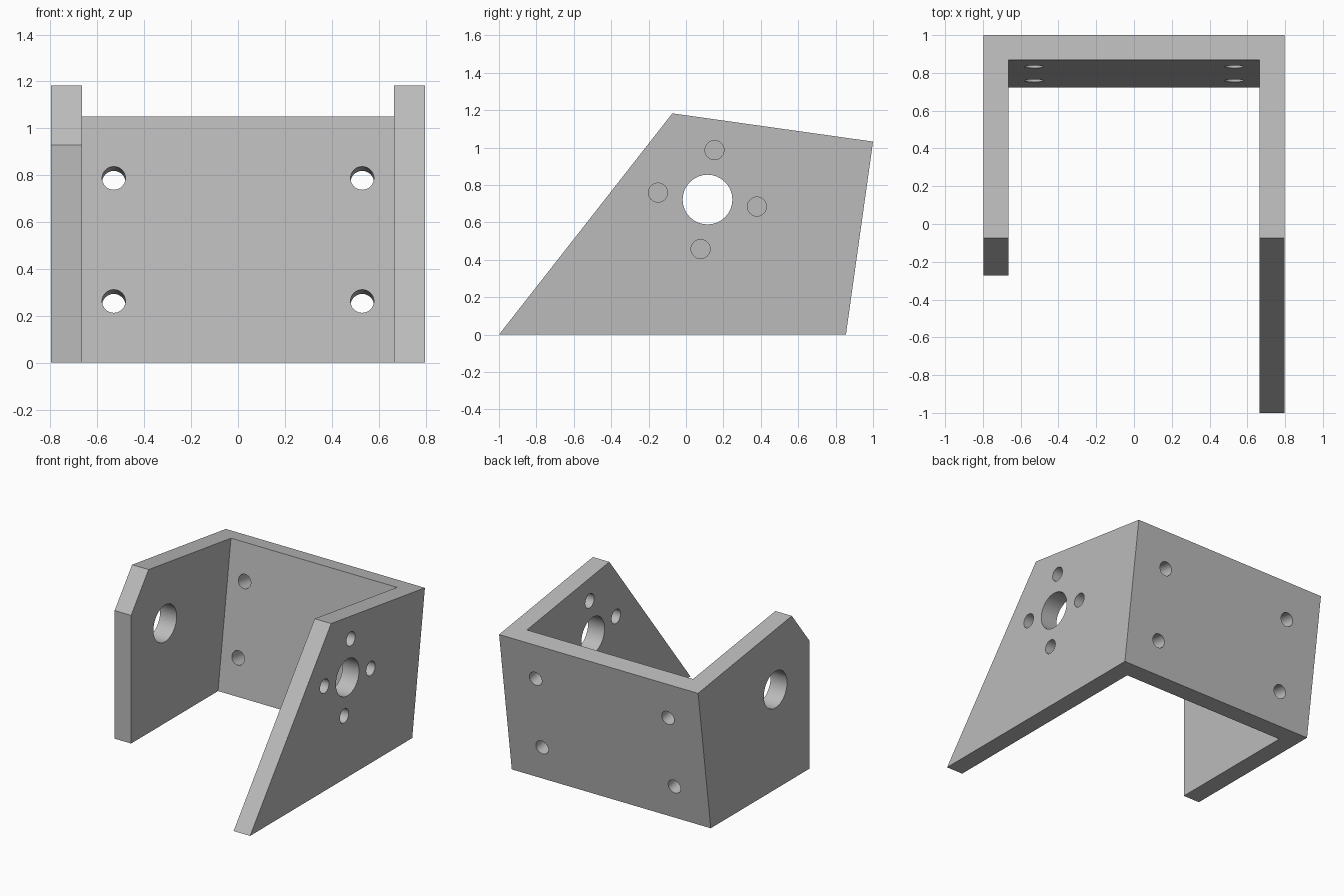
import bpy
import math
from mathutils import Vector

cube = bpy.data.objects.get("Cube")
if cube:
    bpy.data.objects.remove(cube, do_unlink=True)

HALF_W = 0.797
WALL = 0.132
INNER = HALF_W - WALL

metal = bpy.data.materials.new("grey metal")
metal.use_nodes = True
grey = (0.5, 0.5, 0.5, 1)
metal.diffuse_color = grey
metal.node_tree.nodes["Principled BSDF"].inputs["Base Color"].default_value = grey


def prism(name, profile, x0, x1):
    """Extrude a (y, z) profile along x."""
    n = len(profile)
    verts = [(x, y, z) for x in (x0, x1) for y, z in profile]
    faces = [tuple(reversed(range(n))), tuple(range(n, 2 * n))]
    faces += [(i, (i + 1) % n, n + (i + 1) % n, n + i) for i in range(n)]
    mesh = bpy.data.meshes.new(name)
    mesh.from_pydata(verts, [], faces)
    mesh.materials.append(metal)
    obj = bpy.data.objects.new(name, mesh)
    bpy.context.collection.objects.link(obj)
    return obj


def drill(name, centre, axis, radius, length):
    """Cylinder cutter along an axis."""
    bpy.ops.mesh.primitive_cylinder_add(vertices=32, radius=radius, depth=length, location=centre)
    obj = bpy.context.object
    obj.name = name
    obj.rotation_euler = Vector(axis).to_track_quat('Z', 'Y').to_euler()
    obj.data.materials.append(metal)
    return obj


# Leaning bracket body: one side profile across the full width
front_toe, peak, back_top, back_foot = (-1, 0), (-0.073, 1.183), (1, 1.032), (0.855, 0)
bracket = prism("bracket", [front_toe, back_foot, back_top, peak], -HALF_W, HALF_W)

lean = (Vector(back_top) - Vector(back_foot)).normalized()
normal = Vector((lean.y, -lean.x))
inner_foot = Vector(back_foot) - normal * WALL / lean.y * lean.y
inner_foot = inner_foot - lean * (inner_foot.y / lean.y)

# Space between the side plates, in front of the back plate
low = inner_foot - lean * 0.3
high = inner_foot + lean * 1.5
cutters = [prism("inner_space_cutter", [(-1.3, low.y), tuple(low), tuple(high), (-1.3, high.y)], -INNER, INNER)]

# Shortened front of the right plate
cutters.append(prism("right_plate_trim", [(-1.3, -0.3), (-0.273, -0.3), (-0.273, 1.5), (-1.3, 1.5)], -1, -0.5))

# Shaft hole through both side plates
hub = Vector((0, 0.115, 0.722))
cutters.append(drill("shaft_hole_cutter", hub, (1, 0, 0), 0.133, 2))

# Screw holes around the shaft hole, left plate only
for i in range(4):
    a = math.radians(82 + 90 * i)
    spot = hub + Vector((HALF_W - WALL / 2, 0.267 * math.cos(a), 0.267 * math.sin(a)))
    cutters.append(drill("screw_hole_cutter", spot, (1, 0, 0), 0.051, 0.3))

# Mounting holes square to the back plate
for x in (-0.53, 0.53):
    for z in (0.262, 0.787):
        p = inner_foot + lean * (z / lean.y)
        cutters.append(drill("mounting_hole_cutter", (x, p.x, p.y), (0, normal.x, normal.y), 0.05, 0.5))

for cutter in cutters:
    cutter.hide_render = True
    cutter.hide_set(True)
    mod = bracket.modifiers.new(cutter.name, 'BOOLEAN')
    mod.operation = 'DIFFERENCE'
    mod.solver = 'EXACT'
    mod.object = cutter

# Bake the cuts and smooth the hole walls
bpy.context.view_layer.update()
depsgraph = bpy.context.evaluated_depsgraph_get()
cut_mesh = bpy.data.meshes.new_from_object(bracket.evaluated_get(depsgraph))
bracket.modifiers.clear()
bracket.data = cut_mesh
for cutter in cutters:
    bpy.data.objects.remove(cutter, do_unlink=True)
bpy.ops.object.select_all(action='DESELECT')
bracket.select_set(True)
bpy.context.view_layer.objects.active = bracket
bpy.ops.object.shade_smooth_by_angle(angle=math.radians(30))
